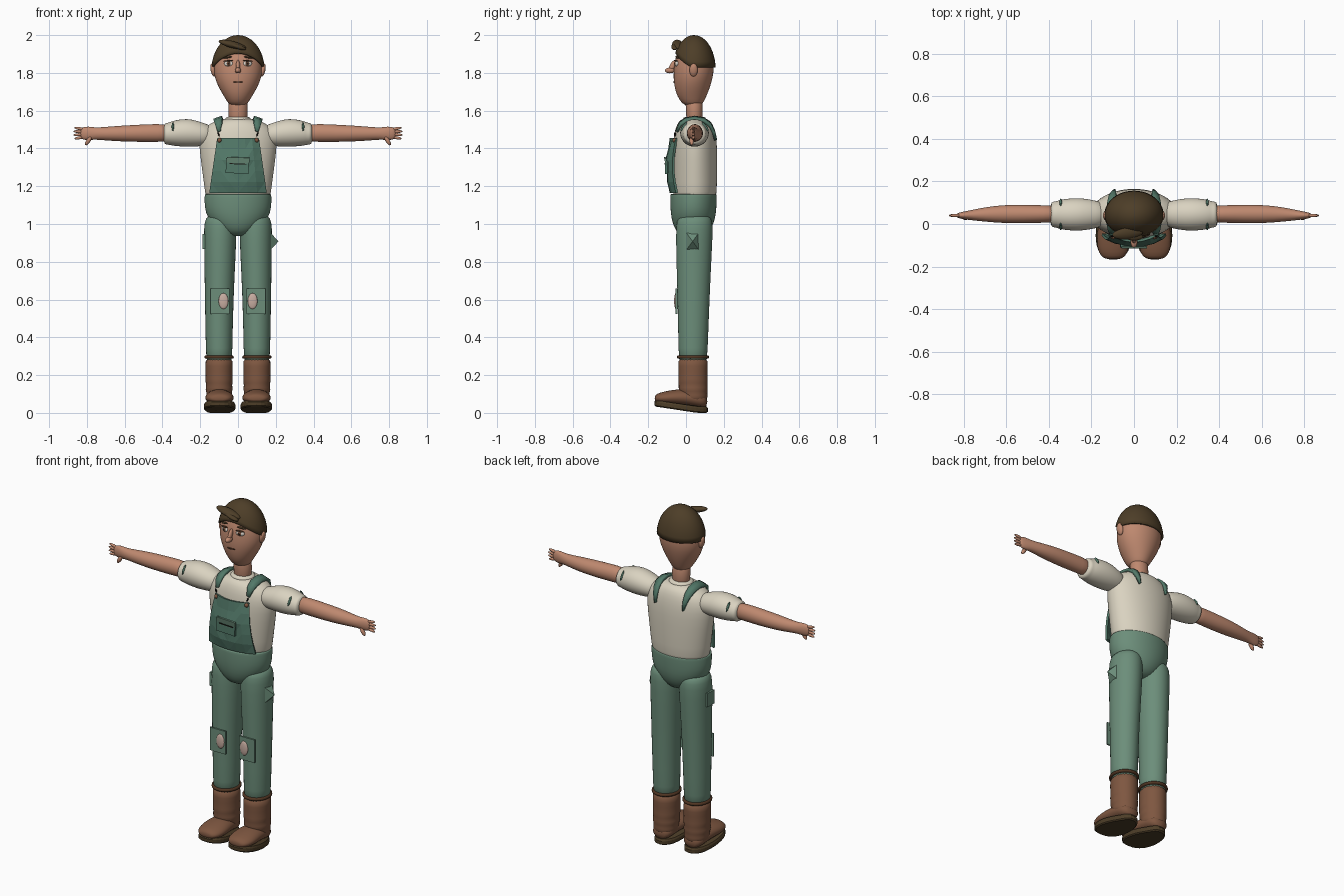
import bpy, bmesh, math, random
from mathutils import Matrix, Vector, Euler

if "Cube" in bpy.data.objects:
    bpy.data.objects.remove(bpy.data.objects["Cube"])

random.seed(4)
COLOURS = {
    "skin": (0.52, 0.25, 0.16), "cream_cloth": (0.70, 0.65, 0.53), "green_cloth": (0.15, 0.27, 0.195),
    "dark_green_cloth": (0.085, 0.19, 0.14), "brown_leather": (0.21, 0.095, 0.052),
    "dark_brown": (0.08, 0.035, 0.016), "hair_brown": (0.075, 0.048, 0.021),
    "black": (0.01, 0.008, 0.006), "eye_white": (0.75, 0.72, 0.66), "pale_pink": (0.58, 0.42, 0.36)}
MATS = {}
for key, rgb in COLOURS.items():
    MATS[key] = bpy.data.materials.new(key)
    MATS[key].diffuse_color = (*rgb, 1)


def finish(name, bm, mat, mirror=False, smooth=True, sub=0):
    bmesh.ops.recalc_face_normals(bm, faces=bm.faces)
    me = bpy.data.meshes.new(name)
    for f in bm.faces:
        f.smooth = smooth
    bm.to_mesh(me)
    bm.free()
    me.materials.append(MATS[mat])
    ob = bpy.data.objects.new(name, me)
    bpy.context.collection.objects.link(ob)
    if mirror:
        ob.modifiers.new("mirror", 'MIRROR').use_mirror_merge = False
    if sub:
        m = ob.modifiers.new("subsurf", 'SUBSURF')
        m.levels = m.render_levels = sub
    return ob


def loft(name, rings, mat, axis='z', n=24, mirror=False, sub=1):
    """Elliptical rings (t, c1, c2, r1, r2) stacked along an axis."""
    bm = bmesh.new()
    loops = []
    for t, c1, c2, r1, r2 in rings:
        loop = []
        for i in range(n):
            a = 2 * math.pi * i / n
            u, v = c1 + r1 * math.cos(a), c2 + r2 * math.sin(a)
            loop.append(bm.verts.new({'x': (t, u, v), 'y': (u, t, v), 'z': (u, v, t)}[axis]))
        loops.append(loop)
    for a, b in zip(loops, loops[1:]):
        for i in range(n):
            bm.faces.new((a[i], a[(i + 1) % n], b[(i + 1) % n], b[i]))
    bm.faces.new(loops[0])
    bm.faces.new(loops[-1])
    return finish(name, bm, mat, mirror, True, sub)


def place(loc, size, rot=(0, 0, 0)):
    return Matrix.Translation(loc) @ Euler(rot).to_matrix().to_4x4() @ Matrix.Diagonal((*size, 1))


def ball(name, loc, size, mat, rot=(0, 0, 0), mirror=False):
    bm = bmesh.new()
    bmesh.ops.create_uvsphere(bm, u_segments=20, v_segments=12, radius=1, matrix=place(loc, size, rot))
    return finish(name, bm, mat, mirror)


def box(name, loc, size, mat, rot=(0, 0, 0), mirror=False):
    bm = bmesh.new()
    bmesh.ops.create_cube(bm, size=1, matrix=place(loc, size, rot))
    return finish(name, bm, mat, mirror, False)


# Shirt body, collar and sleeves
loft("shirt_body", [(1.10, 0, .047, .165, .108), (1.16, 0, .047, .174, .116), (1.28, 0, .047, .19, .119),
     (1.40, 0, .047, .206, .119), (1.46, 0, .047, .206, .113), (1.51, 0, .047, .182, .103),
     (1.545, 0, .047, .125, .085), (1.56, 0, .045, .07, .06)], "cream_cloth", n=32)
loft("collar", [(1.54, 0, .045, .075, .068), (1.56, 0, .045, .068, .062), (1.57, 0, .045, .058, .053)],
     "cream_cloth")
loft("sleeve", [(.13, .045, 1.47, .05, .05), (.18, .045, 1.473, .066, .06), (.24, .045, 1.482, .077, .074),
     (.30, .045, 1.483, .077, .074), (.35, .045, 1.48, .069, .065), (.365, .045, 1.478, .062, .059),
     (.38, .045, 1.478, .062, .058), (.395, .045, 1.478, .052, .05)], "cream_cloth", 'x', mirror=True)
for side, y, tilt in (("front", -.012, -.6), ("back", .102, .6)):
    ball("sleeve_trim_" + side, (.345, y, 1.515), (.006, .008, .028), "dark_green_cloth", (tilt, 0, 0), True)

# Arms and hands
loft("arm", [(.36, .047, 1.48, .04, .045), (.42, .047, 1.483, .041, .048), (.52, .047, 1.48, .044, .046),
     (.62, .047, 1.479, .043, .042), (.70, .045, 1.478, .034, .036), (.76, .042, 1.479, .025, .031),
     (.79, .041, 1.48, .02, .037), (.82, .04, 1.48, .015, .034), (.836, .04, 1.48, .008, .024)],
     "skin", 'x', mirror=True)
for i in range(4):
    k = i - 1.5
    ball("finger_%d" % (i + 1), (.843 - abs(k) * .004, .04, 1.481 + k * .016), (.03, .008, .008), "skin",
         (0, -k * .12, 0), True)
ball("thumb", (.792, .03, 1.441), (.028, .011, .011), "skin", (0, 1.0, 0), True)

# Neck, head and face
loft("neck", [(1.52, 0, .045, .052, .046), (1.60, 0, .045, .05, .043), (1.68, 0, .04, .055, .05)], "skin")
loft("head", [(1.625, 0, .038, .04, .04), (1.645, 0, .033, .056, .06), (1.68, 0, .031, .077, .079),
     (1.72, 0, .033, .101, .093), (1.77, 0, .037, .123, .104), (1.82, 0, .042, .131, .107),
     (1.88, 0, .043, .124, .10), (1.94, 0, .043, .095, .077), (1.98, 0, .043, .05, .04)], "skin", n=32)
ball("nose_bridge", (0, -.072, 1.835), (.011, .015, .035), "skin", (-.45, 0, 0))
ball("nose_tip", (0, -.085, 1.813), (.016, .027, .015), "skin")
ball("ear", (.132, .04, 1.815), (.013, .022, .035), "skin", (0, .2, 0), True)
ball("eye", (.05, -.05, 1.849), (.024, .009, .015), "eye_white", (0, 0, .25), True)
ball("iris", (.049, -.056, 1.849), (.012, .006, .012), "brown_leather", (0, 0, .25), True)
ball("pupil", (.049, -.060, 1.849), (.006, .004, .006), "black", (0, 0, .25), True)
ball("eyelid", (.051, -.054, 1.864), (.026, .007, .004), "dark_brown", (0, .1, .25), True)
ball("eyebrow", (.055, -.047, 1.882), (.026, .007, .005), "hair_brown", (0, .15, .3), True)
ball("mouth", (0, -.064, 1.752), (.026, .006, .0035), "dark_brown")

# Hair cap with a hairline that rises over the forehead
bm = bmesh.new()
N, ROWS = 40, 9
grid = []
for j in range(ROWS):
    row = []
    for i in range(N):
        a = 2 * math.pi * i / N
        front = max(0, -math.sin(a) - .1) / .9
        low = math.asin((.01 + .075 * front ** 1.3) / .18)
        phi = low + (math.pi / 2 - low) * j / ROWS
        s = math.cos(phi)
        row.append(bm.verts.new((.14 * s * math.cos(a), .043 + .114 * s * math.sin(a), 1.82 + .18 * math.sin(phi))))
    grid.append(row)
top = bm.verts.new((0, .043, 2.0))
for j in range(ROWS):
    for i in range(N):
        k = (i + 1) % N
        if j < ROWS - 1:
            bm.faces.new((grid[j][i], grid[j][k], grid[j + 1][k], grid[j + 1][i]))
        else:
            bm.faces.new((grid[j][i], grid[j][k], top))
hair = finish("hair_cap", bm, "hair_brown")
hair.modifiers.new("thickness", 'SOLIDIFY').thickness = .012
ball("hair_quiff", (-.03, -.045, 1.95), (.075, .028, .018), "hair_brown", (.2, .25, .1))
ball("hair_tuft", (.0, -.06, 1.938), (.045, .018, .012), "hair_brown", (0, .3, 0))

# Trousers
loft("trouser_hips", [(.935, 0, .035, .04, .04), (.948, 0, .035, .08, .075), (.98, 0, .037, .118, .1),
     (1.03, 0, .039, .162, .117), (1.09, 0, .039, .179, .123), (1.15, 0, .04, .177, .124),
     (1.158, 0, .04, .177, .123), (1.158, 0, .04, .17, .118)], "green_cloth", n=32)
loft("trouser_leg", [(.26, .1, .037, .068, .074), (.30, .1, .037, .07, .077), (.60, .1, .04, .076, .085),
     (.85, .095, .042, .084, .095), (.99, .094, .045, .088, .099), (1.03, .092, .045, .08, .09),
     (1.05, .09, .045, .06, .07)], "green_cloth", mirror=True)
box("knee_patch", (.095, -.05, .59), (.102, .009, .135), "green_cloth", mirror=True)
ball("knee_tear", (.077, -.054, .592), (.026, .009, .042), "pale_pink", mirror=True)
box("thigh_pocket_left", (-.182, .035, .908), (.012, .062, .08), "green_cloth")
bm = bmesh.new()
base = [bm.verts.new((.174, .035 + y, .908 + z)) for y, z in ((-.032, -.044), (.032, -.044), (.032, .044), (-.032, .044))]
tip = bm.verts.new((.214, .035, .908))
bm.faces.new(base)
for i in range(4):
    bm.faces.new((base[i], base[(i + 1) % 4], tip))
finish("thigh_pocket_right", bm, "green_cloth", smooth=False)

# Creased bib, its pocket and buttons
bm = bmesh.new()
COLS, LEV = 6, 5
g = []
for j in range(LEV + 1):
    t = j / LEV
    row = []
    for i in range(COLS + 1):
        u = 2 * i / COLS - 1
        inner = abs(u) < .9 and 0 < j < LEV
        y = -.08 - .02 * math.sin(math.pi * t) + .032 * u * u + (random.uniform(-.007, .006) if inner else 0)
        row.append(bm.verts.new((u * (.15 - .042 * t), y, 1.165 + .29 * t)))
    g.append(row)
for j in range(LEV):
    for i in range(COLS):
        bm.faces.new((g[j][i], g[j][i + 1], g[j + 1][i + 1], g[j + 1][i]))
bmesh.ops.triangulate(bm, faces=bm.faces)
bib = finish("bib", bm, "dark_green_cloth", smooth=False)
m = bib.modifiers.new("thickness", 'SOLIDIFY')
m.thickness, m.offset = .012, 0
box("bib_pocket", (-.004, -.103, 1.308), (.12, .014, .08), "dark_green_cloth", (0, .04, 0))
box("bib_pocket_flap", (.0, -.109, 1.338), (.12, .008, .03), "green_cloth", (.2, .04, 0))
box("bib_pocket_slit", (.0, -.112, 1.318), (.09, .004, .005), "black", (0, .04, 0))
ball("bib_button", (.098, -.06, 1.443), (.012, .012, .012), "brown_leather", mirror=True)
ball("strap_hook", (.103, -.058, 1.475), (.004, .005, .012), "black", (0, .3, 0), True)

# Shoulder straps, narrowing at both ends
bm = bmesh.new()
path = [(.1, -.048, 1.49, .008), (.102, -.03, 1.53, .018), (.104, .0, 1.55, .022), (.104, .047, 1.558, .022),
        (.104, .095, 1.55, .021), (.1, .128, 1.525, .017), (.095, .146, 1.49, .011), (.09, .157, 1.445, .003)]
rows = [[bm.verts.new((x - w, y, z + w * .35)), bm.verts.new((x + w, y, z - w * .35))] for x, y, z, w in path]
for a, b in zip(rows, rows[1:]):
    bm.faces.new((a[0], a[1], b[1], b[0]))
strap = finish("shoulder_strap", bm, "dark_green_cloth", True)
m = strap.modifiers.new("thickness", 'SOLIDIFY')
m.thickness, m.offset = .016, 0

# Boots
loft("boot_shaft", [(.05, .1, .045, .058, .062), (.085, .1, .042, .07, .074), (.105, .1, .04, .066, .072),
     (.125, .1, .038, .074, .079), (.145, .1, .038, .068, .076), (.17, .1, .037, .074, .08),
     (.19, .1, .037, .071, .077), (.25, .1, .037, .073, .079), (.30, .1, .037, .074, .08)],
     "brown_leather", mirror=True)
loft("boot_cuff", [(.285, .1, .037, .072, .078), (.289, .1, .037, .079, .086), (.302, .1, .037, .079, .086),
     (.307, .1, .037, .071, .078)], "dark_brown", mirror=True)
loft("boot_foot", [(-.166, .098, .075, .03, .012), (-.155, .098, .077, .058, .026), (-.11, .098, .079, .078, .036),
     (-.04, .098, .083, .075, .044), (.02, .1, .08, .066, .045), (.08, .1, .068, .062, .045),
     (.114, .1, .06, .036, .03)], "brown_leather", 'y', mirror=True)
bm = bmesh.new()
loops = []
for lift, grow in ((0, .94), (.006, 1), (.024, 1), (.034, .95)):
    loop = []
    for i in range(32):
        a = 2 * math.pi * i / 32
        s = math.sin(a)
        x = .097 + grow * (.073 - .013 * s) * math.copysign(abs(math.cos(a)) ** .8, math.cos(a)) * 1.12
        y = -.026 + .142 * grow * s
        loop.append(bm.verts.new((x, y, lift + .034 * max(0, (.06 - y) / .225))))
    loops.append(loop)
for a, b in zip(loops, loops[1:]):
    for i in range(32):
        bm.faces.new((a[i], a[(i + 1) % 32], b[(i + 1) % 32], b[i]))
bm.faces.new(loops[0])
bm.faces.new(loops[-1])
finish("boot_sole", bm, "hair_brown", True, False)

for m in bpy.data.materials:
    if m.users and not m.is_grease_pencil:
        m.use_nodes = True
        m.node_tree.nodes["Principled BSDF"].inputs["Base Color"].default_value = m.diffuse_color
